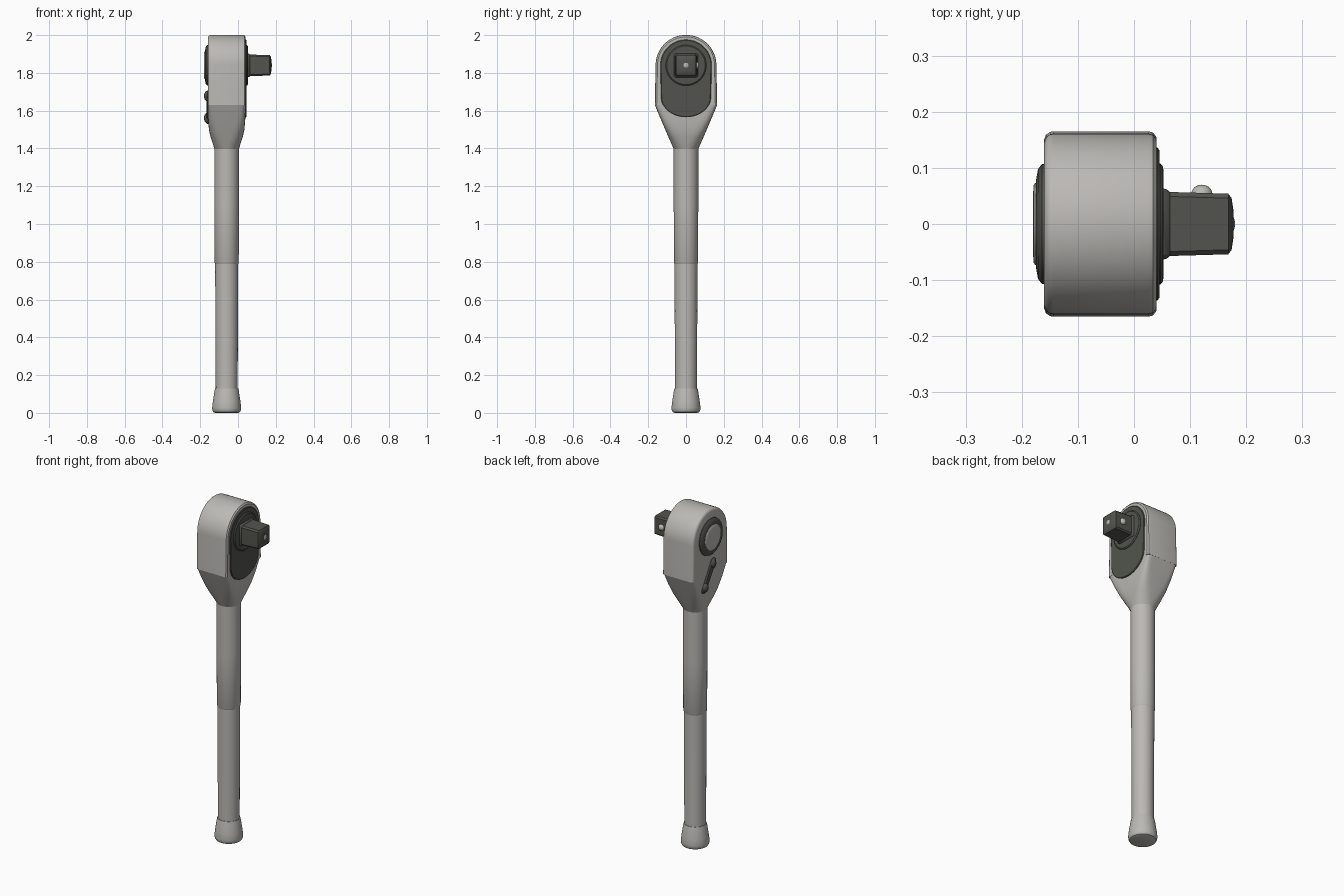
import bpy, bmesh, math
from math import sin, cos, pi, radians

if "Cube" in bpy.data.objects:
    bpy.data.objects.remove(bpy.data.objects["Cube"])

CX = -0.06      # handle axis
DZ = 1.84       # drive axis height


def material(name, col):
    m = bpy.data.materials.new(name)
    m.diffuse_color = (*col, 1)
    m.use_nodes = True
    m.node_tree.nodes["Principled BSDF"].inputs["Base Color"].default_value = m.diffuse_color
    return m


STEEL = material("light steel", (0.50, 0.485, 0.46))
DARK = material("dark steel", (0.085, 0.088, 0.075))


def loft(name, mat, rings, angle=35):
    """Skin a list of equal-length point rings and cap both ends."""
    bm = bmesh.new()
    vs = [[bm.verts.new(p) for p in r] for r in rings]
    n = len(vs[0])
    for a, b in zip(vs, vs[1:]):
        for i in range(n):
            bm.faces.new((a[i], a[(i + 1) % n], b[(i + 1) % n], b[i]))
    bm.faces.new(vs[0])
    bm.faces.new(vs[-1])
    bmesh.ops.recalc_face_normals(bm, faces=bm.faces)
    me = bpy.data.meshes.new(name)
    bm.to_mesh(me)
    bm.free()
    me.materials.append(mat)
    me.shade_smooth()
    me.set_sharp_from_angle(angle=radians(angle))
    ob = bpy.data.objects.new(name, me)
    bpy.context.collection.objects.link(ob)
    return ob


def lathe_z(name, mat, prof, n=40):
    return loft(name, mat, [[(CX + r * cos(2 * pi * i / n), r * sin(2 * pi * i / n), z)
                             for i in range(n)] for r, z in prof])


def lathe_x(name, mat, prof, y=0, z=DZ, n=40):
    return loft(name, mat, [[(x, y + r * cos(2 * pi * i / n), z + r * sin(2 * pi * i / n))
                             for i in range(n)] for r, x in prof])


def prism_x(name, mat, outline, layers):
    """Extrude outline(inset) along x through (x, inset) layers."""
    return loft(name, mat, [[(x, y, z) for y, z in outline(i)] for x, i in layers])


def ball(name, mat, loc, scale):
    rings = []
    for j in range(1, 12):
        t = pi * j / 12
        rings.append([(loc[0] - scale[0] * cos(t),
                       loc[1] + scale[1] * sin(t) * cos(2 * pi * i / 20),
                       loc[2] + scale[2] * sin(t) * sin(2 * pi * i / 20)) for i in range(20)])
    return loft(name, mat, rings, 50)


# Handle: flared end cap, slim lower shaft, thicker upper shaft
lathe_z("end_cap", STEEL, [(0.060, 0), (0.070, 0.004), (0.075, 0.013), (0.077, 0.026),
                           (0.073, 0.06), (0.064, 0.118), (0.061, 0.13)])
lathe_z("lower_shaft", STEEL, [(0.058, 0.12), (0.061, 0.795)])
lathe_z("upper_shaft", STEEL, [(0.061, 0.788), (0.0638, 0.794), (0.065, 1.1), (0.065, 1.41)])


# Neck: round section blending into the boxy head
def section(z, hx, hy, p, n=64):
    def f(v):
        return math.copysign(abs(v) ** (2 / p), v)
    return [(CX + hx * f(cos(2 * pi * i / n)), hy * f(sin(2 * pi * i / n)), z) for i in range(n)]


loft("neck", STEEL, [section(1.395, 0.064, 0.064, 2), section(1.42, 0.072, 0.075, 2.4),
                     section(1.46, 0.085, 0.093, 3.2), section(1.50, 0.094, 0.110, 4.5),
                     section(1.56, 0.099, 0.136, 7), section(1.63, 0.100, 0.165, 12)], 40)


# Head: arched block with rounded rims
def head_outline(i):
    arc = [((0.161 - i) * cos(radians(a)), DZ + (0.161 - i) * sin(radians(a)))
           for a in range(0, 181, 6)]
    return [(0.165 - i, 1.629)] + arc + [(-0.165 + i, 1.629)]


prism_x("head", STEEL, head_outline, [(-0.16, 0.014), (-0.157, 0.006), (-0.150, 0.001),
                                      (-0.144, 0), (0.026, 0), (0.034, 0.002), (0.040, 0.010)])


# Dark cover plate around the drive
def plate_outline(i):
    top = [((0.136 - i) * cos(radians(a)), DZ + (0.136 - i) * sin(radians(a)))
           for a in range(0, 181, 6)]
    low = [((0.132 - i) * cos(radians(a)), 1.67 + (0.105 - i) * sin(radians(a)))
           for a in range(180, 361, 9)]
    return top + low


prism_x("cover_plate", DARK, plate_outline, [(0.030, 0), (0.042, 0), (0.045, 0.004)])
lathe_x("drive_collar", DARK, [(0.108, 0.04), (0.108, 0.047), (0.102, 0.052), (0.07, 0.053)])


# Square drive with chamfered corners
def square(i):
    h, c = 0.056 - i, 0.008
    return [(h, DZ - h + c), (h, DZ + h - c), (h - c, DZ + h), (c - h, DZ + h),
            (-h, DZ + h - c), (-h, DZ - h + c), (c - h, DZ - h), (h - c, DZ - h)]


prism_x("square_drive", DARK, square, [(0.05, -0.008), (0.058, -0.006), (0.064, -0.001), (0.10, 0),
                                       (0.168, 0.002), (0.174, 0.010), (0.177, 0.030)])
ball("detent_ball", STEEL, (0.121, 0.053, DZ), (0.019, 0.017, 0.019))
ball("end_pin", STEEL, (0.172, 0, DZ), (0.008, 0.017, 0.017))

# Release button and its ring on the back of the head
lathe_x("button_ring", DARK, [(0.108, -0.155), (0.107, -0.164), (0.098, -0.171), (0.076, -0.175)])
lathe_x("release_button", STEEL, [(0.073, -0.165), (0.073, -0.176), (0.069, -0.179), (0.05, -0.180)])

# Slanted direction lever with raised thumb ends
Y0, Z0, Y1, Z1 = -0.022, 1.685, 0.062, 1.548
TILT = math.atan2(Z0 - Z1, Y0 - Y1)


def lever_outline(i):
    pts = []
    for y, z, r, start in ((Y0, Z0, 0.023, -90), (Y1, Z1, 0.019, 90)):
        for a in range(start, start + 181, 15):
            t = TILT + radians(a)
            pts.append((y + (r - i) * cos(t), z + (r - i) * sin(t)))
    return pts


prism_x("direction_lever", DARK, lever_outline, [(-0.145, 0), (-0.162, 0), (-0.168, 0.006)])
for k, (y, z) in enumerate(((Y0 + 0.004, Z0 - 0.008), (Y1 - 0.008, Z1 + 0.013))):
    ball("lever_thumb_%d" % (k + 1), DARK, (-0.164, y, z), (0.016, 0.020, 0.027))
